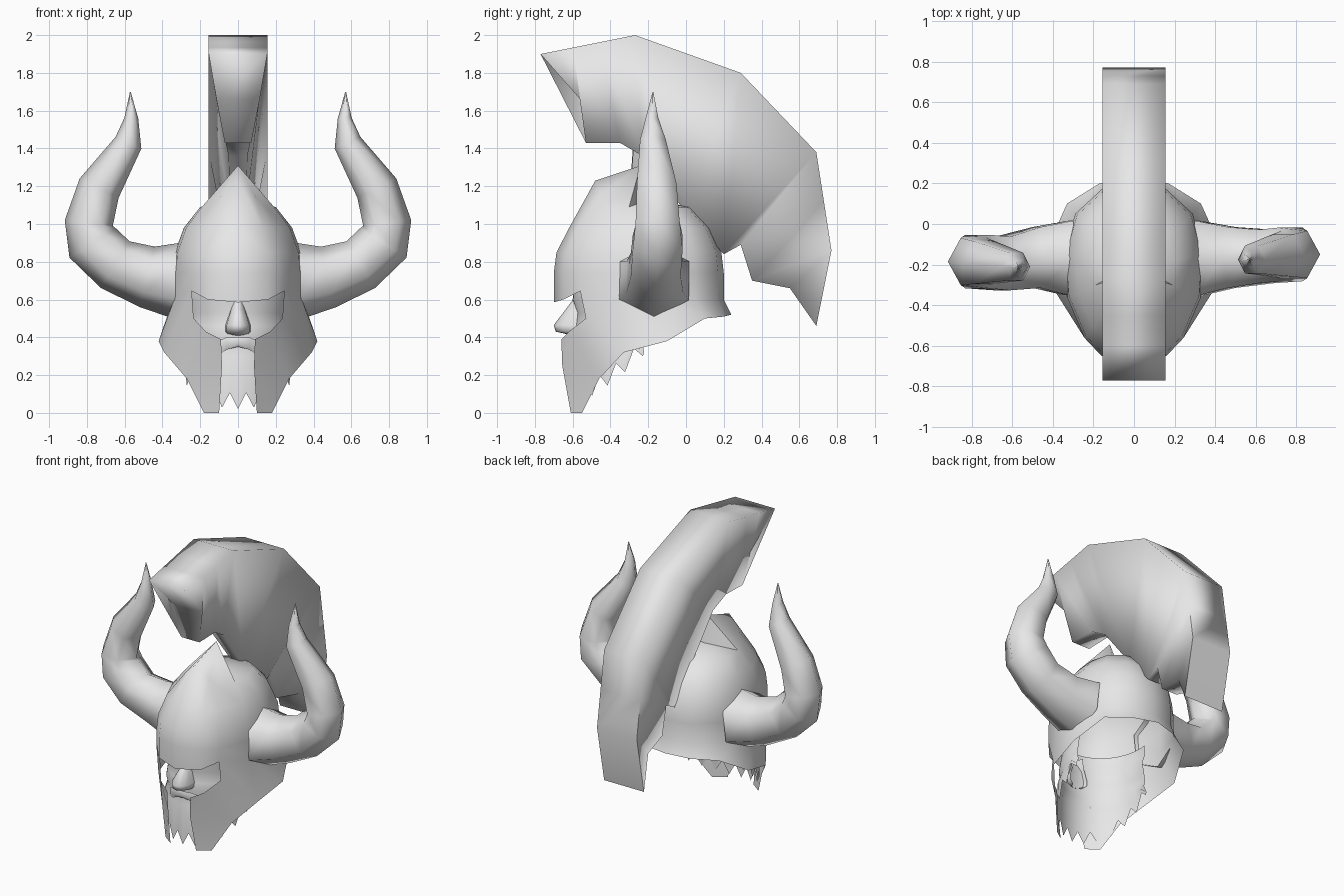
import bpy, math
from mathutils import Vector

if "Cube" in bpy.data.objects:
    bpy.data.objects.remove(bpy.data.objects["Cube"])

steel = bpy.data.materials.new("light_grey")
steel.diffuse_color = (0.8, 0.8, 0.8, 1)
steel.use_nodes = True
steel.node_tree.nodes["Principled BSDF"].inputs["Base Color"].default_value = steel.diffuse_color


def make(name, verts, faces, angle, mirror=False):
    """Mesh object with smooth shading, sharp above the given angle."""
    me = bpy.data.meshes.new(name)
    me.from_pydata([tuple(v) for v in verts], [], faces)
    me.materials.append(steel)
    me.shade_smooth()
    me.set_sharp_from_angle(angle=math.radians(angle))
    ob = bpy.data.objects.new(name, me)
    bpy.context.collection.objects.link(ob)
    if mirror:
        mod = ob.modifiers.new("mirror", "MIRROR")
        mod.use_clip = True
        mod.merge_threshold = 0.002
    return ob


def loft(name, rings, angle, closed=False, caps=False, mirror=False):
    """Skin a row of equally long rings."""
    n = len(rings[0])
    verts = [v for r in rings for v in r]
    faces = []
    for i in range(len(rings) - 1):
        for j in range(n if closed else n - 1):
            k = (j + 1) % n
            faces.append((i * n + j, i * n + k, (i + 1) * n + k, (i + 1) * n + j))
    if caps:
        faces.append(tuple(reversed(range(n))))
        faces.append(tuple(range(len(verts) - n, len(verts))))
    return make(name, verts, faces, angle, mirror)


# Helmet dome: plan outline scaled per height, right half
plan = [(0, -.70), (.16, -.65), (.245, -.56), (.33, -.36),
        (.345, -.15), (.29, .05), (.16, .17), (0, .20)]
cy = -.22
levels = [(1.09, .58), (.98, .83), (.85, .97), (.74, 1)]
brim = [.585, .60, .645, .62, .60, .60, .60, .60]
n = len(plan)
verts = []
for z, s in levels:
    verts += [(x * s, cy + (y - cy) * s, z) for x, y in plan]
verts += [(x, y, z) for (x, y), z in zip(plan, brim)]
verts[0] = (0, -.48, 1.23)
verts[1] = (.09, -.45, 1.15)
faces = [(r * n + c, (r + 1) * n + c, (r + 1) * n + c + 1, r * n + c + 1)
         for r in range(4) for c in range(n - 1)]
# Pointed front peak and rear crown
peak, crown = len(verts), len(verts) + 1
verts += [(0, -.24, 1.31), (0, -.20, 1.13)]
faces += [(peak, c, c + 1) for c in range(3)]
faces += [(crown, c, c + 1) for c in range(3, n - 1)] + [(peak, 3, crown)]
# Cheek and neck guard hanging from the brim
low = len(verts)
verts += [(.10, -.61, 0), (.18, -.55, 0), (.27, -.46, .18), (.39, -.33, .32),
          (.42, -.10, .38), (.33, .10, .50), (.17, .20, .51), (0, .24, .52)]
edge = len(verts)
verts += [(.235, -.53, .50), (.17, -.62, .43), (.09, -.66, .39), (.085, -.655, .25)]
b = 4 * n
faces += [(b + c, low + c, low + c + 1, b + c + 1) for c in range(3, n - 1)]
faces += [(b + 2, edge, low + 3, b + 3), (edge, edge + 1, low + 2, low + 3),
          (edge + 1, edge + 2, edge + 3, low + 2), (edge + 3, low, low + 1, low + 2)]
make("helmet", verts, faces, 50, mirror=True)

# Crest: wide outer rim narrowing to the inner edge (outer y, z, inner y, z, inner half width)
crest = [(-.77, 1.90, -.56, 1.66, .115), (-.60, 1.934, -.53, 1.43, .07),
         (-.45, 1.964, -.35, 1.43, .065), (-.27, 2.0, -.23, 1.36, .05),
         (.29, 1.80, 0, 1.06, .04), (.69, 1.38, .20, .84, .05),
         (.73, 1.12, .29, .89, .05), (.77, .86, .35, .70, .06),
         (.69, .46, .55, .66, .09)]
W = .155
loft("crest", [[(-W, oy, oz), (W, oy, oz), (w, iy, iz), (-w, iy, iz)]
               for oy, oz, iy, iz, w in crest], 100, closed=True, caps=True)

# Horns: six-sided tubes along a curved path (x, y, z, radius)
path = [(.31, -.17, .70, .205), (.48, -.165, .72, .165), (.65, -.16, .785, .145),
        (.77, -.15, .90, .145), (.79, -.15, 1.005, .128), (.735, -.155, 1.19, .115),
        (.58, -.175, 1.43, .075), (.565, -.18, 1.56, .037), (.57, -.175, 1.70, .002)]
for name, side, shift in (("horn_right", 1, 0), ("horn_left", -1, -.035)):
    rings = []
    for i, (x, y, z, r) in enumerate(path):
        p, q = path[max(i - 1, 0)], path[min(i + 1, len(path) - 1)]
        t = Vector((q[0] - p[0], 0, q[2] - p[2])).normalized()
        out = Vector((t.z, 0, -t.x))
        ring = []
        for k in range(6):
            a = side * k * math.pi / 3
            v = Vector((x, y + (shift if i > 1 else 0), z))
            v += out * r * math.cos(a) - Vector((0, 1, 0)) * r * 1.05 * math.sin(a)
            ring.append((v.x * side, v.y, v.z))
        rings.append(ring)
    loft(name, rings, 80, closed=True)

# Face mask with a jagged beard along its lower edge
rows = [(.66, .95), (.60, .97), (.53, .90), (.46, .94), (.40, .97), (.36, .94), (.30, 1.0)]
rings = []
COLS = 12
for i in range(COLS + 1):
    a = math.radians(100 * i / COLS)
    sx, sy = .295 * math.sin(a), -.33 * math.cos(a)
    hem = .02 + .28 * (i / COLS) ** 2 + (.085 if i % 2 else 0)
    ring = [(sx * s, -.28 + sy * s, max(z, hem + .02)) for z, s in rows]
    rings.append(ring + [(sx, -.285 + sy, hem)])
loft("face_and_beard", rings, 60, mirror=True)

# Nose: centre line, ridge side and cheek side (y, z, half width)
nose = [(-.59, .61, .03), (-.635, .55, .035), (-.70, .465, .06),
        (-.69, .43, .06), (-.60, .41, .045)]
loft("nose", [[(0, y, z), (w * .55, y + .012, z), (w, y + .05, z), (w * 1.15, -.55, z)]
              for y, z, w in nose], 70, mirror=True)

# Moustache: shallow drooping plate under the nose
loft("moustache", [[(0, -.625, .40), (0, -.635, .37), (0, -.615, .35)],
                   [(.06, -.615, .40), (.06, -.625, .365), (.06, -.605, .335)],
                   [(.13, -.57, .37), (.13, -.575, .33), (.12, -.57, .29)]], 70, mirror=True)
